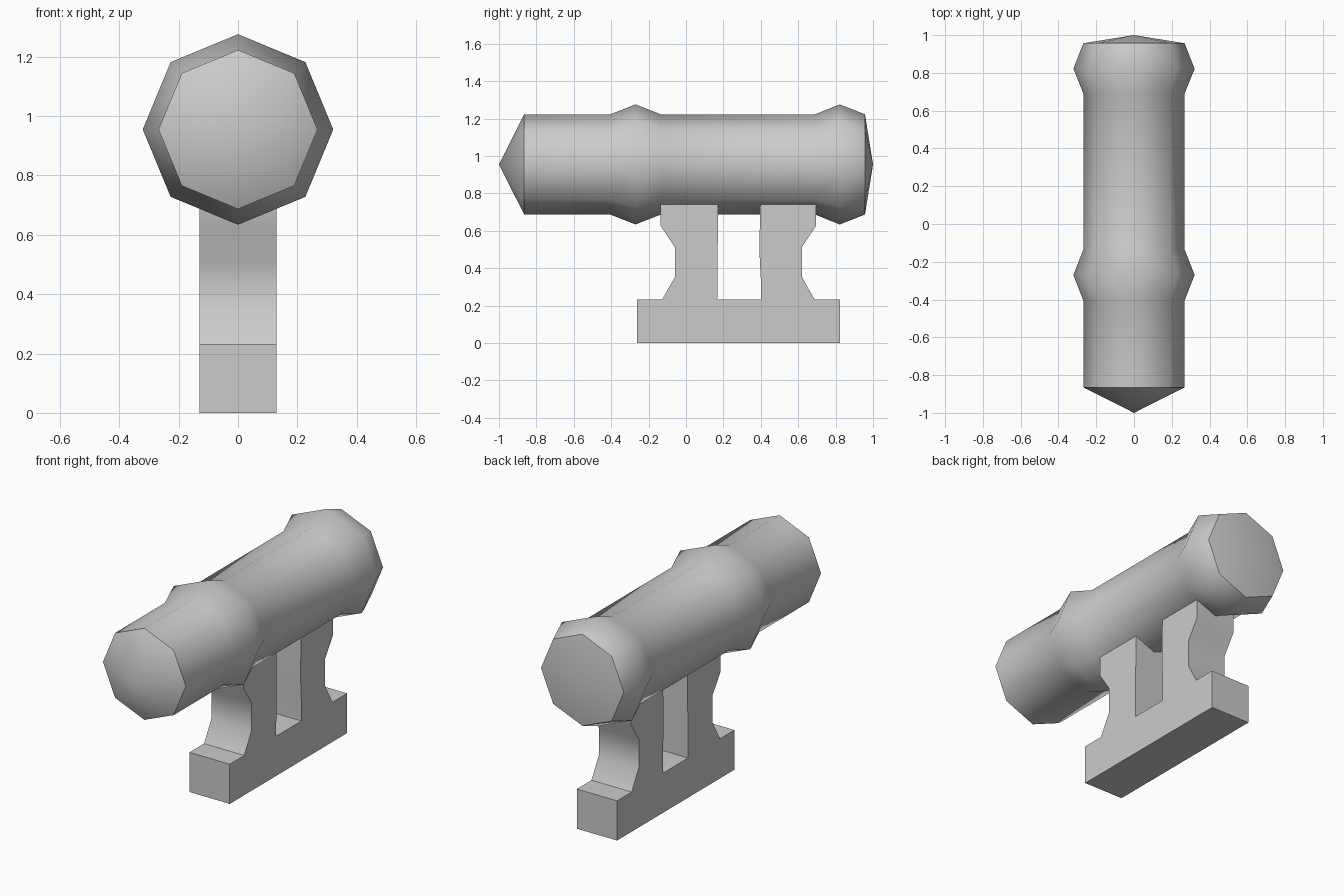
import bpy, bmesh, math

if "Cube" in bpy.data.objects:
    bpy.data.objects.remove(bpy.data.objects["Cube"])

SIDES = 8
AXIS_Z = 0.955


def finish(name, bm):
    bmesh.ops.recalc_face_normals(bm, faces=bm.faces)
    mesh = bpy.data.meshes.new(name)
    bm.to_mesh(mesh)
    bm.free()
    obj = bpy.data.objects.new(name, mesh)
    bpy.context.collection.objects.link(obj)
    bpy.ops.object.select_all(action='DESELECT')
    obj.select_set(True)
    bpy.context.view_layer.objects.active = obj
    bpy.ops.object.shade_smooth_by_angle(angle=math.radians(50))
    return obj


def lathe_y(name, tip_a, rings, tip_b):
    """Octagonal body of revolution along y, closed by a point at each end."""
    bm = bmesh.new()
    loops = []
    for y, r in rings:
        loops.append([bm.verts.new((r * math.cos(a), y, AXIS_Z + r * math.sin(a)))
                      for a in (math.tau * i / SIDES for i in range(SIDES))])
    ends = [bm.verts.new((0, y, AXIS_Z)) for y in (tip_a, tip_b)]
    for i in range(SIDES):
        j = (i + 1) % SIDES
        for a, b in zip(loops, loops[1:]):
            bm.faces.new((a[i], a[j], b[j], b[i]))
        bm.faces.new((ends[0], loops[0][j], loops[0][i]))
        bm.faces.new((ends[1], loops[-1][i], loops[-1][j]))
    return finish(name, bm)


def extrude_x(name, profile, half):
    """Side profile (y, z) extruded across x."""
    bm = bmesh.new()
    face = bm.faces.new([bm.verts.new((-half, y, z)) for y, z in profile])
    out = bmesh.ops.extrude_face_region(bm, geom=[face])
    moved = [v for v in out["geom"] if isinstance(v, bmesh.types.BMVert)]
    bmesh.ops.translate(bm, verts=moved, vec=(2 * half, 0, 0))
    return finish(name, bm)


# Barrel with two swollen bands and pointed ends
R, BAND = 0.268, 0.321
lathe_y("barrel", -1.0,
        [(-0.865, R), (-0.405, R), (-0.27, BAND), (-0.135, R),
         (0.69, R), (0.822, BAND), (0.957, R)], 1.0)

# Stand: foot plate with two waisted posts, tops sunk into the barrel
front = [(-0.262, 0), (-0.262, 0.232), (-0.128, 0.232), (-0.06, 0.352),
         (-0.06, 0.513), (-0.135, 0.625), (-0.135, 0.78), (0.172, 0.78), (0.167, 0.232)]
back = [(0.4, 0.232), (0.4, 0.34), (0.392, 0.5), (0.398, 0.78), (0.694, 0.78),
        (0.694, 0.625), (0.62, 0.513), (0.62, 0.352), (0.688, 0.232),
        (0.823, 0.232), (0.823, 0)]
extrude_x("stand", front + back, 0.13)
